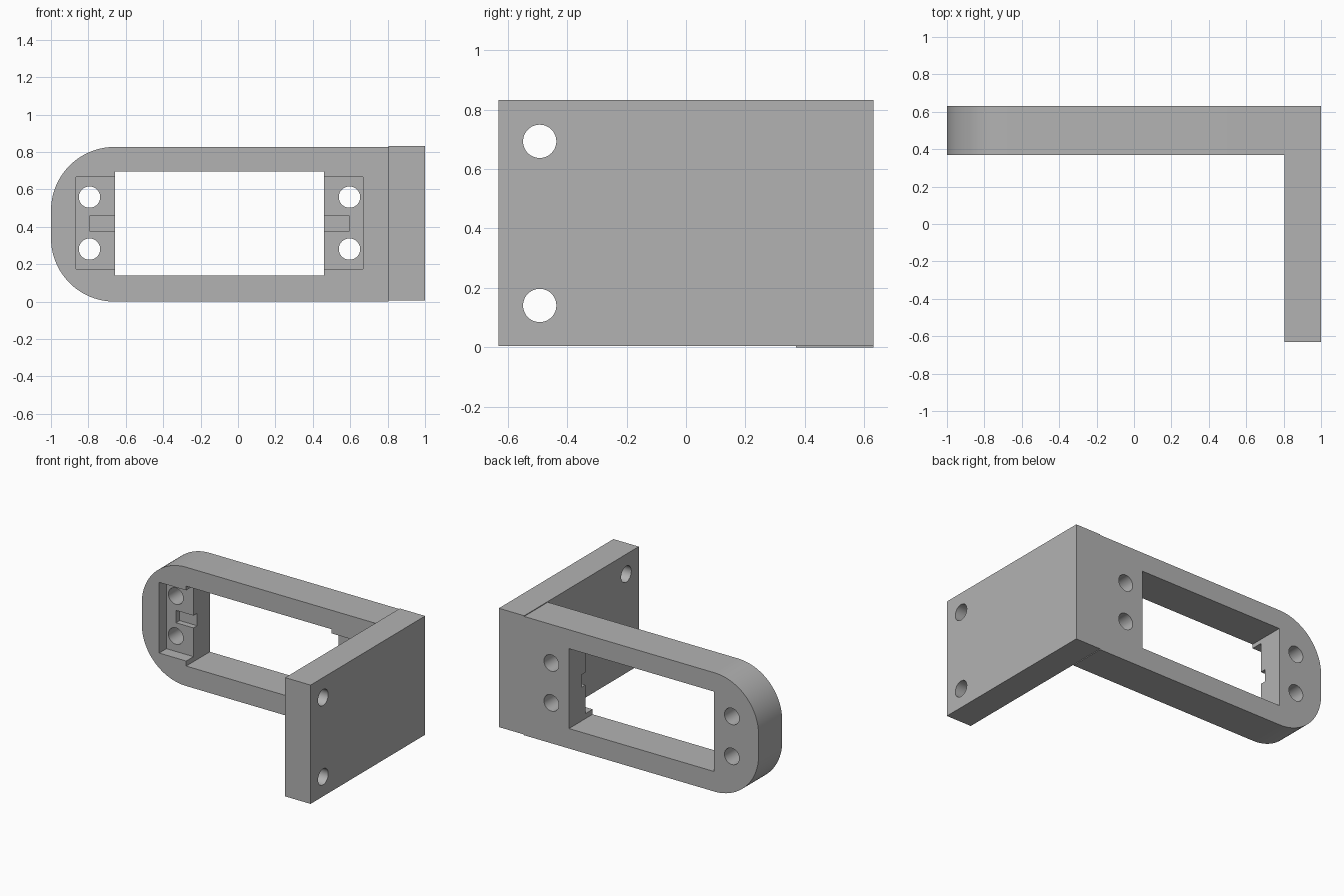
import bpy, bmesh, math
from mathutils import Matrix

default = bpy.data.objects.get("Cube")
if default:
    bpy.data.objects.remove(default, do_unlink=True)

grey = bpy.data.materials.new("plain grey")
grey.use_nodes = True
colour = (0.45, 0.45, 0.45, 1)
grey.diffuse_color = colour
grey.node_tree.nodes["Principled BSDF"].inputs["Base Color"].default_value = colour

FRONT, BACK, INNER = 0.37, 0.63, 0.805
MID_X, MID_Z = -0.099, 0.42


def add_object(name, bm):
    bmesh.ops.recalc_face_normals(bm, faces=bm.faces)
    mesh = bpy.data.meshes.new(name)
    bm.to_mesh(mesh)
    bm.free()
    mesh.materials.append(grey)
    obj = bpy.data.objects.new(name, mesh)
    bpy.context.collection.objects.link(obj)
    return obj


def box(name, x, y, z):
    bm = bmesh.new()
    centre = [(a + b) / 2 for a, b in (x, y, z)]
    size = [b - a for a, b in (x, y, z)]
    bmesh.ops.create_cube(bm, size=1, matrix=Matrix.Translation(centre) @ Matrix.Diagonal((*size, 1)))
    return add_object(name, bm)


def drill(name, centre, radius, axis):
    bm = bmesh.new()
    turn = Matrix.Rotation(math.pi / 2, 4, 'X' if axis == 'Y' else 'Y')
    bmesh.ops.create_cone(bm, cap_ends=True, segments=48, radius1=radius, radius2=radius,
                          depth=0.6, matrix=Matrix.Translation(centre) @ turn)
    return add_object(name, bm)


def combine(body, tool, operation):
    mod = body.modifiers.new("combine", 'BOOLEAN')
    mod.operation, mod.solver, mod.object = operation, 'EXACT', tool
    graph = bpy.context.evaluated_depsgraph_get()
    mesh = bpy.data.meshes.new_from_object(body.evaluated_get(graph))
    body.modifiers.clear()
    body.data = mesh
    bpy.data.objects.remove(tool, do_unlink=True)


# Upright frame with two large rounded corners
height, r, steps = 0.827, 0.34, 24
outline = [(INNER, 0), (INNER, height)]
for cz, start in ((height - r, 90), (r, 180)):
    for i in range(steps + 1):
        a = math.radians(start + 90 * i / steps)
        outline.append((-1 + r + r * math.cos(a), cz + r * math.sin(a)))
bm = bmesh.new()
face = bm.faces.new([bm.verts.new((x, FRONT, z)) for x, z in outline])
grown = bmesh.ops.extrude_face_region(bm, geom=[face])
bmesh.ops.translate(bm, vec=(0, BACK - FRONT, 0),
                    verts=[v for v in grown["geom"] if isinstance(v, bmesh.types.BMVert)])
bracket = add_object("bracket", bm)

# Mounting plate along the left side
combine(bracket, box("mounting_plate", (INNER, 1), (-BACK, BACK), (0.005, 0.832)), 'UNION')

# Window, then stepped pockets, cable notches and screw holes at both ends
cutters = [box("window", (-0.658, 0.46), (0.2, 0.8), (0.139, 0.695))]
for side in (-1, 1):
    def span(near, far):
        return sorted((MID_X + side * near, MID_X + side * far))
    cutters.append(box("pocket", span(0.5, 0.767), (0.3, FRONT + 0.08), (0.174, 0.666)))
    cutters.append(box("notch", span(0.5, 0.693), (0.3, FRONT + 0.12), (0.374, 0.46)))
    for dz in (-0.139, 0.139):
        cutters.append(drill("screw_hole", (MID_X + side * 0.695, 0.5, MID_Z + dz), 0.057, 'Y'))

# Bolt holes near the front edge of the mounting plate
for z in (0.141, 0.693):
    cutters.append(drill("bolt_hole", (0.9, -0.492, z), 0.056, 'X'))
for cutter in cutters:
    combine(bracket, cutter, 'DIFFERENCE')

# Smooth curves, crisp edges
bpy.ops.object.select_all(action='DESELECT')
bracket.select_set(True)
bpy.context.view_layer.objects.active = bracket
bpy.ops.object.shade_smooth_by_angle(angle=math.radians(30))
